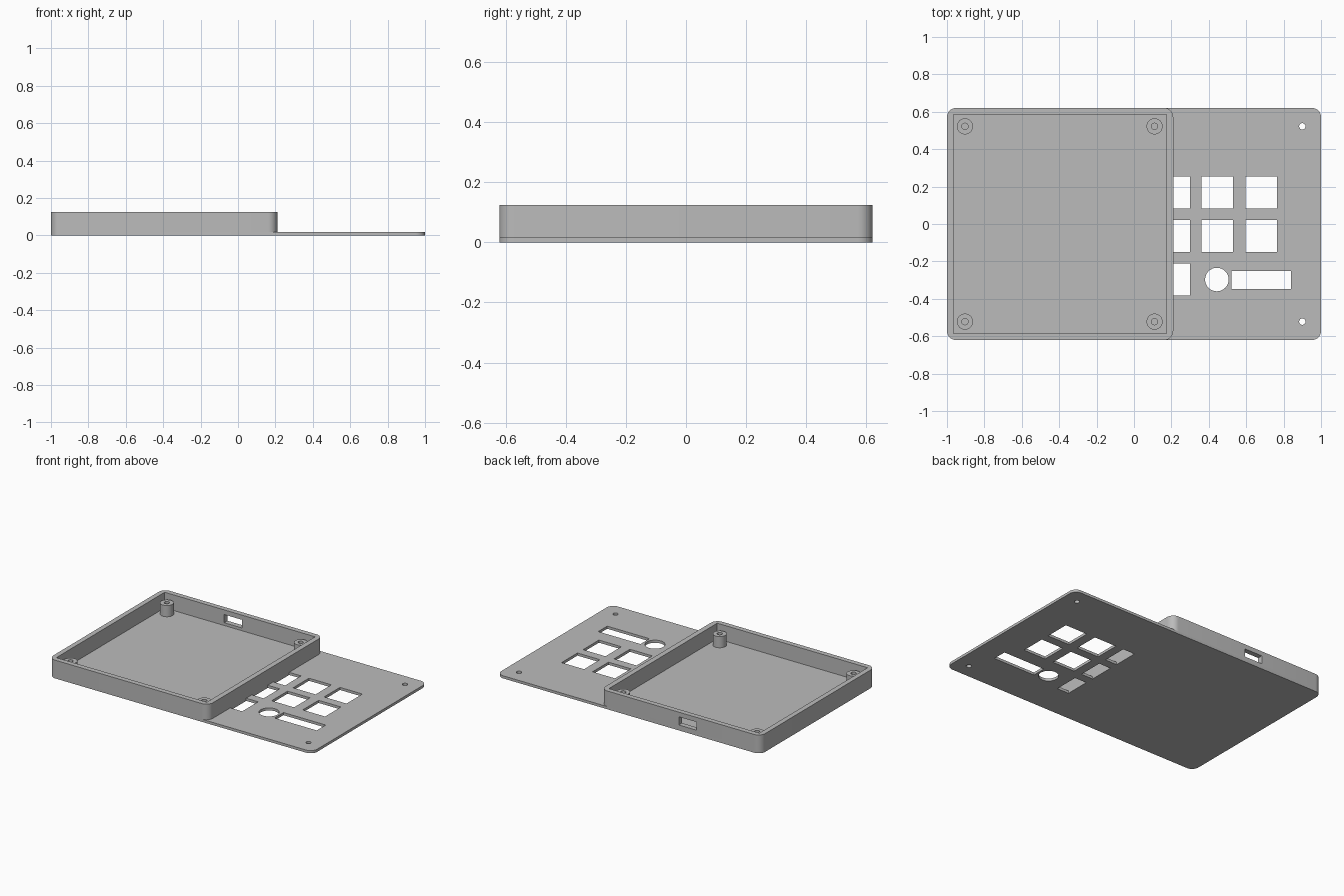
import bpy, bmesh, math

if "Cube" in bpy.data.objects:
    bpy.data.objects.remove(bpy.data.objects["Cube"])

grey = bpy.data.materials.new("plain grey")
grey.use_nodes = True
colour = (0.5, 0.5, 0.5, 1)
grey.diffuse_color = colour
grey.node_tree.nodes["Principled BSDF"].inputs["Base Color"].default_value = colour


def rect(x0, x1, y0, y1, r=0.0, steps=8):
    """Outline of a rectangle, with rounded corners if r is given."""
    if r == 0:
        return [(x0, y0), (x1, y0), (x1, y1), (x0, y1)]
    centres = [(x1 - r, y1 - r), (x0 + r, y1 - r), (x0 + r, y0 + r), (x1 - r, y0 + r)]
    pts = []
    for k, (cx, cy) in enumerate(centres):
        for i in range(steps + 1):
            a = (k + i / steps) * math.pi / 2
            pts.append((cx + r * math.cos(a), cy + r * math.sin(a)))
    return pts


def circle(cx, cy, r, n=32):
    return [(cx + r * math.cos(2 * math.pi * i / n), cy + r * math.sin(2 * math.pi * i / n))
            for i in range(n)]


def slab(name, loops, z0, z1):
    """Extrude an outline (first loop) with holes (other loops) from z0 to z1."""
    curve = bpy.data.curves.new(name, "CURVE")
    curve.dimensions = "2D"
    curve.fill_mode = "BOTH"
    curve.extrude = (z1 - z0) / 2
    for loop in loops:
        s = curve.splines.new("POLY")
        s.points.add(len(loop) - 1)
        for p, (x, y) in zip(s.points, loop):
            p.co = (x, y, 0, 1)
        s.use_cyclic_u = True
    temp = bpy.data.objects.new(name + " outline", curve)
    bpy.context.collection.objects.link(temp)
    bpy.context.view_layer.update()
    mesh = bpy.data.meshes.new_from_object(
        temp.evaluated_get(bpy.context.evaluated_depsgraph_get()))
    bpy.data.objects.remove(temp)
    # Weld the caps to the sides and flatten the triangulation
    bm = bmesh.new()
    bm.from_mesh(mesh)
    bmesh.ops.translate(bm, verts=bm.verts, vec=(0, 0, (z0 + z1) / 2))
    bmesh.ops.remove_doubles(bm, verts=bm.verts, dist=1e-5)
    bmesh.ops.recalc_face_normals(bm, faces=bm.faces)
    bm.to_mesh(mesh)
    bm.free()
    mesh.materials.clear()
    mesh.materials.append(grey)
    obj = bpy.data.objects.new(name, mesh)
    bpy.context.collection.objects.link(obj)
    return obj


FLOOR, RIM, EDGE, HALF = 0.018, 0.125, 0.21, 0.621
SCREW_Y = 0.522

# Flat panel and tray floor in one plate, with key, knob, display and screw openings
openings = [rect(x0, x0 + 0.17, y0, y0 + 0.172)
            for x0 in (0.36, 0.595) for y0 in (0.082, -0.15)]
openings += [rect(EDGE, 0.30, y0, y0 + 0.172) for y0 in (0.082, -0.15, -0.383)]
openings += [circle(0.443, -0.297, 0.063), rect(0.52, 0.84, -0.347, -0.25)]
openings += [circle(0.9, s * SCREW_Y, 0.017) for s in (-1, 1)]
parts = [slab("base_plate", [rect(-1, 1, -HALF, HALF, 0.05)] + openings, 0, FLOOR)]

# Tray wall
wall = slab("tray_wall", [rect(-1, EDGE, -HALF, HALF, 0.05),
                          rect(-0.966, 0.174, -0.586, 0.586)], FLOOR, RIM)
parts.append(wall)

# Connector slot through the back wall
cutter = slab("slot_cutter", [rect(-0.515, -0.38, 0.55, 0.66)], 0.037, 0.093)
cutter.hide_render = True
mod = wall.modifiers.new("slot", "BOOLEAN")
mod.operation = "DIFFERENCE"
mod.solver = "EXACT"
mod.object = cutter
bpy.context.view_layer.update()
wall.data = bpy.data.meshes.new_from_object(
    wall.evaluated_get(bpy.context.evaluated_depsgraph_get()))
wall.modifiers.clear()
bpy.data.objects.remove(cutter)

# Hollow screw posts in the tray corners
for side, x in (("right", -0.904), ("left", 0.11)):
    for end, s in (("front", -1), ("back", 1)):
        parts.append(slab(f"screw_post_{end}_{side}",
                          [circle(x, s * SCREW_Y, 0.043), circle(x, s * SCREW_Y, 0.017)],
                          FLOOR, 0.095))

# Smooth the rounded corners, keep the edges sharp
bpy.ops.object.select_all(action="DESELECT")
for obj in parts:
    obj.select_set(True)
bpy.context.view_layer.objects.active = parts[0]
bpy.ops.object.shade_smooth_by_angle(angle=math.radians(30))
